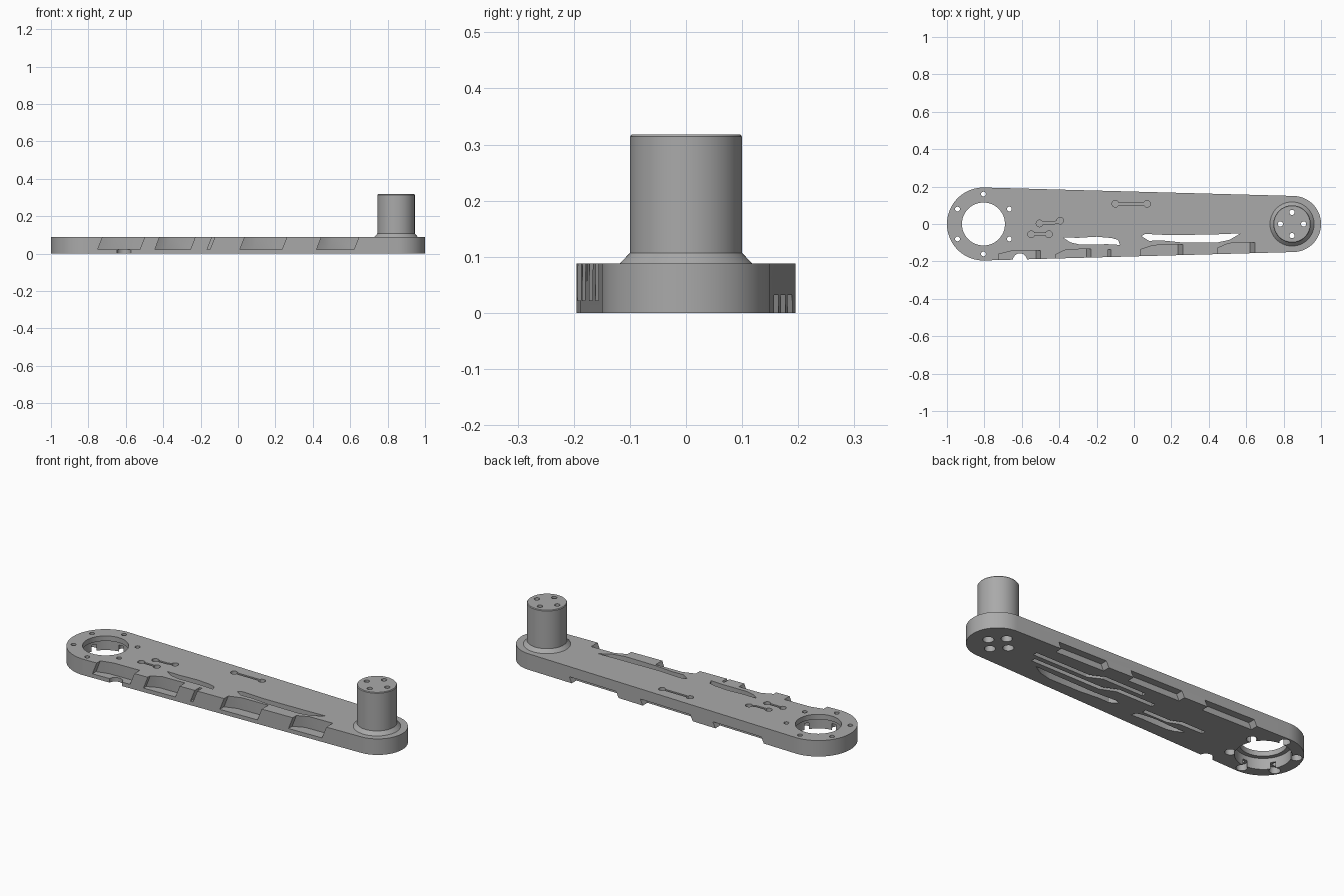
import bpy, bmesh, math
from mathutils import Vector

if "Cube" in bpy.data.objects:
    bpy.data.objects.remove(bpy.data.objects["Cube"])

BIG, SMALL, H = (-0.805, 0.0), (0.85, 0.0), 0.088
R_BIG, R_SMALL = 0.195, 0.15
grey = bpy.data.materials.new("grey")
grey.diffuse_color = (0.40, 0.40, 0.40, 1)
grey.use_nodes = True
grey.node_tree.nodes["Principled BSDF"].inputs["Base Color"].default_value = grey.diffuse_color


def make(name, rings):
    """Closed solid from stacked rings of points."""
    bm = bmesh.new()
    loops = [[bm.verts.new(p) for p in r] for r in rings]
    bm.faces.new(loops[0][::-1])
    bm.faces.new(loops[-1])
    n = len(loops[0])
    for a, b in zip(loops, loops[1:]):
        for i in range(n):
            j = (i + 1) % n
            bm.faces.new((a[i], a[j], b[j], b[i]))
    bmesh.ops.recalc_face_normals(bm, faces=bm.faces)
    me = bpy.data.meshes.new(name)
    bm.to_mesh(me)
    bm.free()
    ob = bpy.data.objects.new(name, me)
    bpy.context.collection.objects.link(ob)
    me.materials.append(grey)
    return ob


def circle(c, r, n=32, a0=0.0, a1=2 * math.pi, closed=True):
    d = n if closed else n - 1
    return [(c[0] + r * math.cos(a0 + (a1 - a0) * i / d),
             c[1] + r * math.sin(a0 + (a1 - a0) * i / d)) for i in range(n)]


def prism(name, pts, z0, z1, lean=0.0):
    """Upright prism; lean slides its lower outline along x."""
    return make(name, [[(x - lean, y, z0) for x, y in pts], [(x, y, z1) for x, y in pts]])


def cut(target, tool, keep=False):
    m = target.modifiers.new("cut", 'BOOLEAN')
    m.operation, m.solver, m.object = 'DIFFERENCE', 'EXACT', tool
    bpy.context.view_layer.objects.active = target
    bpy.ops.object.modifier_apply(modifier=m.name)
    if not keep:
        bpy.data.objects.remove(tool)


def ribbon(path, w):
    """Outline of a thin band that follows a path."""
    left, right = [], []
    for i, p in enumerate(path):
        a, b = Vector(path[max(i - 1, 0)]), Vector(path[min(i + 1, len(path) - 1)])
        d = (b - a).normalized()
        left.append((p[0] - d.y * w, p[1] + d.x * w))
        right.append((p[0] + d.y * w, p[1] - d.x * w))
    return right + left[::-1]


def edge(x):
    """Half width of the tapered arm at x."""
    return R_BIG + (R_SMALL - R_BIG) * (x - BIG[0]) / (SMALL[0] - BIG[0])


# tapered arm with round ends
tilt = math.asin((R_BIG - R_SMALL) / (SMALL[0] - BIG[0]))
a = math.pi / 2 - tilt
outline = circle(SMALL, R_SMALL, 40, -a, a, False) + \
    circle(BIG, R_BIG, 40, a, 2 * math.pi - a, False)
arm = prism("arm", outline, 0, H)

# post with flared foot and softened rim
profile = [(0.118, H), (0.100, 0.107), (0.100, 0.314), (0.097, 0.318)]
post = make("post", [[(x, y, z) for x, y in circle((0.845, 0), r, 64)] for r, z in profile])

# large bore, wider underneath
cut(arm, prism("bore", circle(BIG, 0.115, 64), -0.1, 0.2))
cut(arm, prism("lower_bore", circle(BIG, 0.137, 64), -0.1, 0.06))

# bolt holes and counterbores around the bore
for k in range(6):
    t = math.pi / 2 + k * math.pi / 3
    c = (BIG[0] + 0.16 * math.cos(t), 0.16 * math.sin(t))
    cut(arm, prism("bolt", circle(c, 0.013, 16), -0.1, 0.2))
    cut(arm, prism("counterbore", circle(c, 0.027, 24), -0.1, 0.035))

# bolt holes through the post
for k in range(4):
    t = k * math.pi / 2
    c = (0.845 + 0.062 * math.cos(t), 0.062 * math.sin(t))
    tool = prism("bolt", circle(c, 0.014, 16), -0.1, 0.5)
    cut(post, tool, keep=True)
    cut(arm, tool)
    cut(arm, prism("counterbore", circle(c, 0.027, 24), -0.1, 0.04))

# leaning pockets open to the top of the front edge: x range, depth at each end
for x0, x1, d0, d1 in ((-0.68, -0.455, 0.03, 0.045), (-0.375, -0.185, 0.02, 0.045),
                       (-0.095, -0.08, 0.04, 0.04), (0.08, 0.305, 0.035, 0.055),
                       (0.49, 0.69, 0.03, 0.055)):
    xm = x0 + 0.3 * (x1 - x0)
    pts = [(x0, -0.3), (x1, -0.3), (x1, d1 - edge(x1)), (xm, d1 - edge(xm)), (x0, d0 - edge(x0))]
    cut(arm, prism("front_pocket", pts, 0.022, 0.2, 0.07))

# small scallop under the first front pocket
cut(arm, prism("scallop", circle((-0.61, -0.195), 0.038, 24), -0.1, 0.05))

# pockets open to the bottom of the back edge
for x0, x1 in ((0.31, 0.60), (-0.15, 0.16), (-0.59, -0.29)):
    pts = [(x0, 0.3), (x0, edge(x0) - 0.04), (x1, edge(x1) - 0.04), (x1, 0.3)]
    cut(arm, prism("back_pocket", pts, -0.03, 0.032, 0.03))

# two long slots through the arm
cut(arm, prism("slot", [(-0.38, -0.072), (-0.34, -0.098), (-0.29, -0.11), (-0.14, -0.108),
                        (-0.075, -0.112), (-0.085, -0.085), (-0.12, -0.075), (-0.2, -0.068),
                        (-0.3, -0.074)], -0.1, 0.2))
cut(arm, prism("slot", [(0.04, -0.065), (0.08, -0.09), (0.15, -0.088), (0.25, -0.098),
                        (0.44, -0.1), (0.51, -0.085), (0.57, -0.05), (0.45, -0.055),
                        (0.2, -0.06), (0.06, -0.053)], -0.1, 0.2))

# engraved circuit lines with round pads on the top
for path in (((-0.1, 0.108), (0.07, 0.108)), ((-0.55, -0.055), (-0.455, -0.055)),
             ((-0.505, 0.003), (-0.43, 0.005), (-0.395, 0.018))):
    cut(arm, prism("line", ribbon(path, 0.006), H - 0.02, 0.2))
    for c in (path[0], path[-1]):
        cut(arm, prism("pad", circle(c, 0.018, 20), H - 0.02, 0.2))

# engraved grooves underneath
for path, w in ((((0.65, 0.04), (0.32, 0.04), (0.25, 0.075), (0.0, 0.075)), 0.012),
                (((0.62, -0.01), (0.2, -0.01), (0.12, 0.025), (-0.1, 0.025)), 0.012),
                (((-0.1, -0.045), (-0.25, -0.045), (-0.31, -0.02), (-0.45, -0.02)), 0.012)):
    cut(arm, prism("groove", ribbon(path, w), -0.1, 0.02))

# smooth curved walls, crisp edges
for ob in (arm, post):
    bpy.ops.object.select_all(action='DESELECT')
    ob.select_set(True)
    bpy.context.view_layer.objects.active = ob
    bpy.ops.object.shade_smooth_by_angle(angle=math.radians(25))
